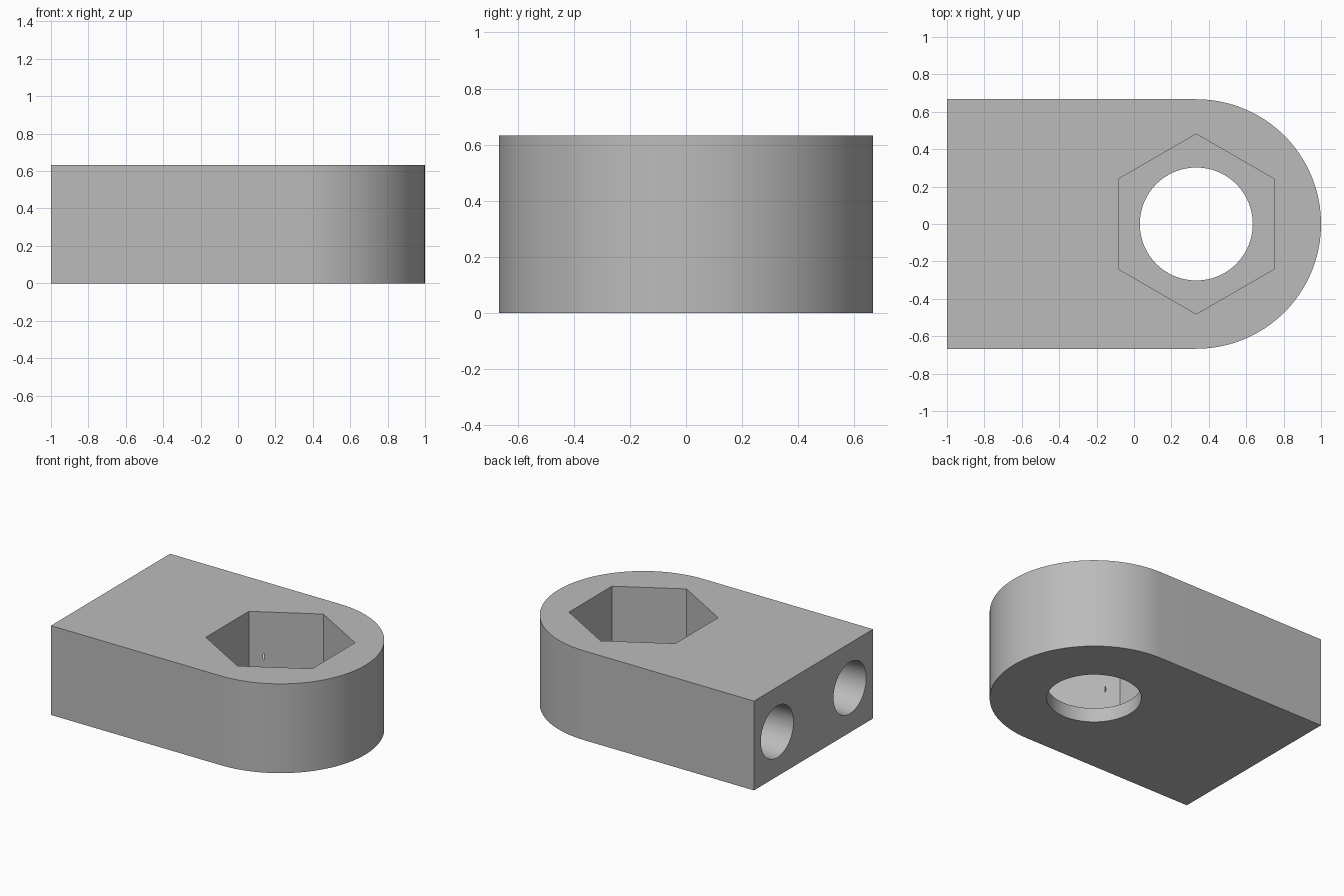
import bpy
import bmesh
import math
from mathutils import Matrix, Vector

default = bpy.data.objects.get("Cube")
if default:
    bpy.data.objects.remove(default, do_unlink=True)

LENGTH_END, HALF_WIDTH, HEIGHT = -1.0, 0.667, 0.633
CENTRE_X = 0.333          # shared centre of rounded end, bore and hex pocket
FLOOR = 0.1               # thickness under the hex pocket

grey = bpy.data.materials.new("plain grey")
grey.use_nodes = True
colour = (0.5, 0.5, 0.5, 1)
grey.diffuse_color = colour
grey.node_tree.nodes["Principled BSDF"].inputs["Base Color"].default_value = colour


def make_object(name, bm):
    bmesh.ops.recalc_face_normals(bm, faces=bm.faces)
    mesh = bpy.data.meshes.new(name)
    bm.to_mesh(mesh)
    bm.free()
    mesh.materials.append(grey)
    obj = bpy.data.objects.new(name, mesh)
    bpy.context.collection.objects.link(obj)
    return obj


def prism(name, outline, bottom, top):
    bm = bmesh.new()
    face = bm.faces.new([bm.verts.new((x, y, bottom)) for x, y in outline])
    extruded = bmesh.ops.extrude_face_region(bm, geom=[face])["geom"]
    verts = [v for v in extruded if isinstance(v, bmesh.types.BMVert)]
    bmesh.ops.translate(bm, verts=verts, vec=(0, 0, top - bottom))
    return make_object(name, bm)


def arc(radius, start, end, steps):
    angles = [start + (end - start) * i / steps for i in range(steps + 1)]
    return [(CENTRE_X + radius * math.cos(a), radius * math.sin(a)) for a in angles]


def tapered_pin(name, start, end, radius_start, radius_end):
    start, end = Vector(start), Vector(end)
    axis = end - start
    bm = bmesh.new()
    turn = axis.to_track_quat('Z', 'Y').to_matrix().to_4x4()
    bmesh.ops.create_cone(bm, cap_ends=True, segments=96,
                          radius1=radius_start, radius2=radius_end, depth=axis.length,
                          matrix=Matrix.Translation((start + end) / 2) @ turn)
    return make_object(name, bm)


# Block with one rounded end
outline = [(LENGTH_END, -HALF_WIDTH)]
outline += arc(HALF_WIDTH, -math.pi / 2, math.pi / 2, 64)
outline += [(LENGTH_END, HALF_WIDTH)]
body = prism("clamp_body", outline, 0, HEIGHT)

# Hex pocket from above and round bore through the floor
hexagon = arc(0.481, math.pi / 2, math.pi / 2 + math.tau, 6)[:-1]
cutters = [
    prism("hex_pocket_cutter", hexagon, FLOOR, HEIGHT + 0.2),
    tapered_pin("bore_cutter", (CENTRE_X, 0, -0.2), (CENTRE_X, 0, FLOOR + 0.1), 0.302, 0.302),
]

# Two blind sockets in the flat end, narrowing inward
for name, side in (("left", 1), ("right", -1)):
    y = side * 0.407
    cutters.append(tapered_pin(name + "_socket_cutter", (LENGTH_END - 0.05, y, HEIGHT / 2),
                               (0, y, HEIGHT / 2), 0.186, 0.121))

for cutter in cutters:
    cutter.hide_render = True
    cut = body.modifiers.new(cutter.name, 'BOOLEAN')
    cut.operation = 'DIFFERENCE'
    cut.solver = 'EXACT'
    cut.object = cutter

# Apply the cuts, drop the cutters and smooth the round walls
bpy.ops.object.select_all(action='DESELECT')
body.select_set(True)
bpy.context.view_layer.objects.active = body
for cutter in cutters:
    bpy.ops.object.modifier_apply(modifier=cutter.name)
    bpy.data.objects.remove(cutter, do_unlink=True)
bpy.ops.object.shade_smooth_by_angle(angle=math.radians(30))
